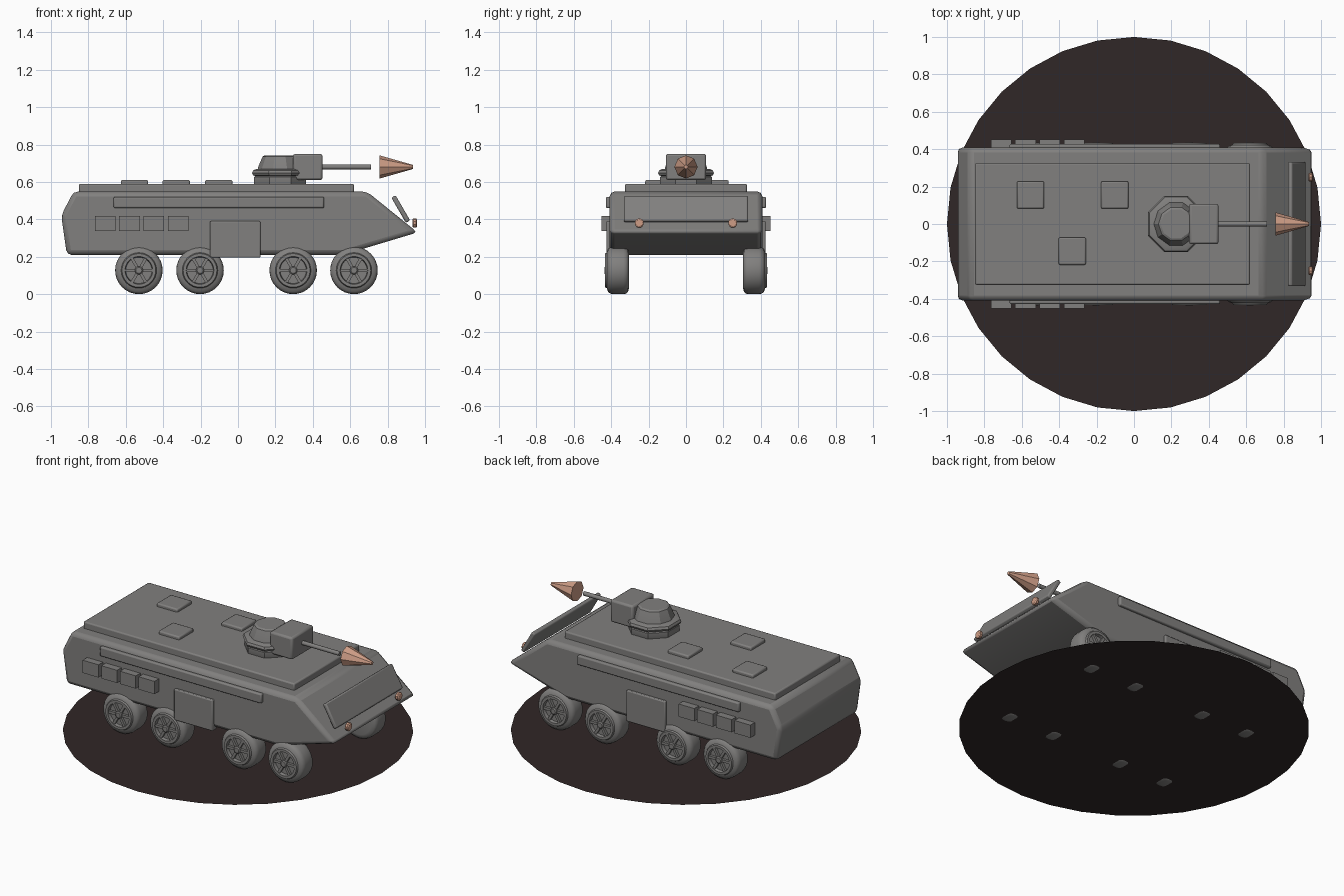
import bpy, bmesh, math
from mathutils import Matrix, Vector

if "Cube" in bpy.data.objects:
    bpy.data.objects.remove(bpy.data.objects["Cube"])


def material(name, rgb):
    m = bpy.data.materials.new(name)
    m.diffuse_color = (*rgb, 1)
    m.use_nodes = True
    m.node_tree.nodes["Principled BSDF"].inputs["Base Color"].default_value = m.diffuse_color
    return m


GREY = material("armour grey", (0.22, 0.215, 0.21))
DARK = material("dark ground brown", (0.03, 0.02, 0.02))
COPPER = material("copper", (0.62, 0.34, 0.24))


def finish(name, bm, mat, bevel=0.0, segments=2, angle=30):
    bmesh.ops.recalc_face_normals(bm, faces=bm.faces)
    mesh = bpy.data.meshes.new(name)
    bm.to_mesh(mesh)
    bm.free()
    mesh.materials.append(mat)
    ob = bpy.data.objects.new(name, mesh)
    bpy.context.collection.objects.link(ob)
    if bevel:
        mod = ob.modifiers.new("edge bevel", 'BEVEL')
        mod.width, mod.segments, mod.limit_method = bevel, segments, 'ANGLE'
    bpy.ops.object.select_all(action='DESELECT')
    ob.select_set(True)
    bpy.context.view_layer.objects.active = ob
    bpy.ops.object.shade_smooth_by_angle(angle=math.radians(angle))
    return ob


def box(name, lo, hi, mat=GREY, bevel=0.008):
    bm = bmesh.new()
    bmesh.ops.create_cube(bm, size=1)
    lo, hi = Vector(lo), Vector(hi)
    for v in bm.verts:
        v.co = Vector([(lo[i] + hi[i]) / 2 + v.co[i] * (hi[i] - lo[i]) for i in range(3)])
    return finish(name, bm, mat, bevel)


def extrude_xz(name, profile, half_width, bevel):
    """Side profile in x, z carried across the full width."""
    bm = bmesh.new()
    face = bm.faces.new([bm.verts.new((x, -half_width, z)) for x, z in profile])
    res = bmesh.ops.extrude_face_region(bm, geom=[face])
    verts = [g for g in res["geom"] if isinstance(g, bmesh.types.BMVert)]
    bmesh.ops.translate(bm, verts=verts, vec=(0, 2 * half_width, 0))
    return finish(name, bm, GREY, bevel)


def lathe(bm, profile, sides, matrix):
    """Add a closed solid of (radius, height) rings about local z."""
    rings = []
    for r, h in profile:
        rings.append([bm.verts.new(matrix @ Vector((r * math.cos(2 * math.pi * k / sides),
                                                   r * math.sin(2 * math.pi * k / sides), h)))
                      for k in range(sides)])
    for a, b in zip(rings, rings[1:]):
        for k in range(sides):
            n = (k + 1) % sides
            bm.faces.new((a[k], a[n], b[n], b[k]))
    bm.faces.new(rings[0][::-1])
    bm.faces.new(rings[-1])


def turned(name, profile, sides, matrix, mat=GREY, angle=30):
    bm = bmesh.new()
    lathe(bm, profile, sides, matrix)
    return finish(name, bm, mat, angle=angle)


# Ground disc
bm = bmesh.new()
bmesh.ops.create_circle(bm, cap_ends=True, segments=32, radius=1,
                        matrix=Matrix.Translation((0, 0, 0.005)))
finish("ground_disc", bm, DARK)

# Hull and roof
extrude_xz("hull", [(-0.915, 0.21), (0.56, 0.21), (0.96, 0.33), (0.69, 0.548),
                    (-0.88, 0.548), (-0.945, 0.42)], 0.408, 0.025)
box("roof_plate", (-0.85, -0.325, 0.54), (0.62, 0.325, 0.59))
for i, (x, y) in enumerate([(-0.553, 0.155), (-0.103, 0.155), (-0.33, -0.145)]):
    box(f"roof_hatch_{i + 1}", (x - 0.073, y - 0.073, 0.58), (x + 0.073, y + 0.073, 0.61))

# Side fittings, both sides
for s, side in ((-1, "right"), (1, "left")):
    def side_box(name, x0, x1, z0, z1, y1, bevel):
        ya, yb = sorted((s * 0.38, s * y1))
        box(f"{side}_{name}", (x0, ya, z0), (x1, yb, z1), GREY, bevel)
    side_box("side_rail", -0.665, 0.46, 0.46, 0.52, 0.428, 0.008)
    side_box("side_door", -0.15, 0.12, 0.195, 0.39, 0.425, 0.006)
    for i in range(4):
        x = -0.765 + 0.13 * i
        side_box(f"stowage_box_{i + 1}", x, x + 0.11, 0.338, 0.418, 0.453, 0.0)

    # Wheels: rounded tyre, raised rim, hub and six spokes
    for i, x in enumerate((-0.53, -0.203, 0.295, 0.62)):
        mat = Matrix.Translation((x, s * 0.305, 0.127)) @ Matrix.Rotation(-s * math.pi / 2, 4, 'X')
        turned(f"{side}_tyre_{i + 1}",
               [(0.095, 0), (0.115, 0.005), (0.124, 0.015), (0.127, 0.03), (0.127, 0.085),
                (0.124, 0.1), (0.115, 0.112), (0.095, 0.118), (0.09, 0.128), (0.074, 0.128),
                (0.07, 0.108)], 32, mat, angle=40)
        bm = bmesh.new()
        lathe(bm, [(0.022, 0.1), (0.022, 0.127), (0.016, 0.132)], 12, mat)
        for k in range(6):
            bmesh.ops.create_cube(bm, size=1, matrix=mat
                                  @ Matrix.Rotation(k * math.pi / 3, 4, 'Z')
                                  @ Matrix.Translation((0.042, 0, 0.113))
                                  @ Matrix.Diagonal((0.064, 0.016, 0.022, 1)))
        finish(f"{side}_wheel_spokes_{i + 1}", bm, GREY)

# Turret: ring, collar and faceted dome
at = Matrix.Translation((0.225, 0, 0)) @ Matrix.Rotation(math.pi / 8, 4, 'Z')
turned("turret_ring", [(0.145, 0.58), (0.15, 0.59), (0.15, 0.625), (0.14, 0.635)], 8, at)
turned("turret_collar", [(0.135, 0.63), (0.155, 0.635), (0.162, 0.648), (0.155, 0.662),
                         (0.135, 0.67)], 8, at)
turned("turret_dome", [(0.122, 0.66), (0.117, 0.68), (0.094, 0.735), (0.082, 0.742)], 10,
       Matrix.Translation((0.225, 0, 0)))

# Gun
box("gun_housing", (0.295, -0.108, 0.61), (0.452, 0.108, 0.75), bevel=0.012)
along_x = Matrix.Translation((0, 0, 0.68)) @ Matrix.Rotation(math.pi / 2, 4, 'Y')
turned("gun_barrel", [(0.013, 0.44), (0.013, 0.71)], 12, along_x, angle=40)
turned("muzzle_cone", [(0.062, 0.757), (0.011, 0.935)], 8, along_x, COPPER)

# Sloped plate above the nose
plate = box("nose_plate", (-0.013, -0.332, -0.078), (0.013, 0.332, 0.078))
plate.location = (0.87, 0, 0.455)
plate.rotation_euler = (0, math.radians(-30), 0)

# Headlamps
for s, side in ((-1, "right"), (1, "left")):
    bm = bmesh.new()
    lathe(bm, [(0.02, 0.933), (0.025, 0.938), (0.025, 0.952), (0.018, 0.957)], 10,
          Matrix.Translation((0, s * 0.25, 0.38)) @ Matrix.Rotation(math.pi / 2, 4, 'Y'))
    finish(f"{side}_headlamp", bm, COPPER)
